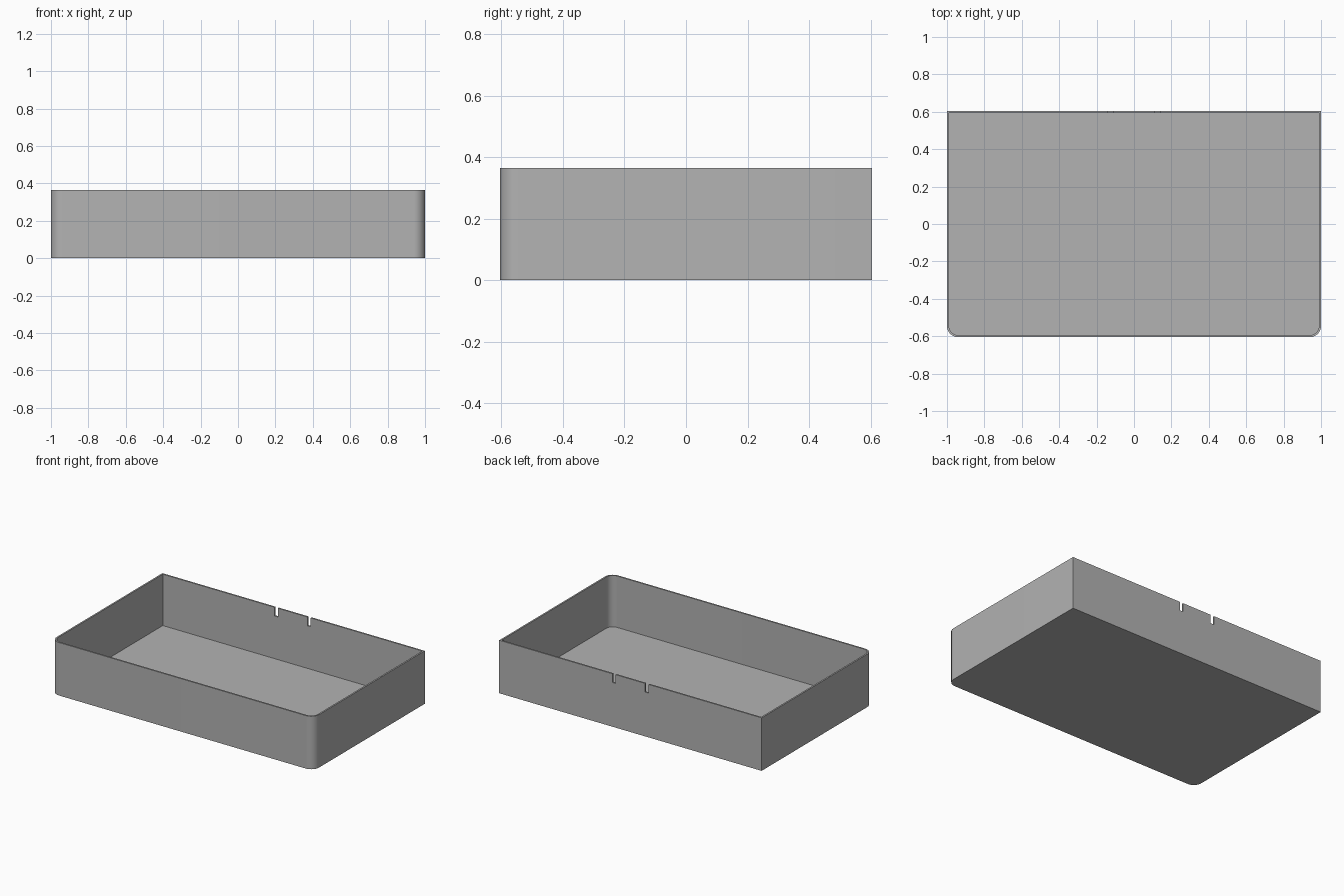
import bpy
import bmesh
from math import sin, cos, pi, radians

if "Cube" in bpy.data.objects:
    bpy.data.objects.remove(bpy.data.objects["Cube"], do_unlink=True)

HALF_X, HALF_Y, HEIGHT = 1.0, 0.605, 0.365
WALL, FLOOR, RADIUS = 0.011, 0.011, 0.06
SLOT_X, SLOT_WIDTH, SLOT_DEPTH = 0.125, 0.026, 0.06
STEPS = 12

grey = bpy.data.materials.new("plain grey")
grey.use_nodes = True
colour = (0.45, 0.45, 0.45, 1)
grey.diffuse_color = colour
grey.node_tree.nodes["Principled BSDF"].inputs["Base Color"].default_value = colour


def outline(inset):
    """Rectangle with square back corners and rounded front corners."""
    hx, hy, r = HALF_X - inset, HALF_Y - inset, RADIUS - inset
    arc = [(hx - r + r * sin(a), -hy + r - r * cos(a))
           for a in (i * pi / 2 / STEPS for i in range(STEPS + 1))]
    right = arc + [(hx, hy)]
    return right + [(-x, y) for x, y in reversed(right)]


def prism(name, points, z0, z1):
    bm = bmesh.new()
    base = bm.faces.new([bm.verts.new((x, y, z0)) for x, y in points])
    top = bmesh.ops.extrude_face_region(bm, geom=[base])["geom"]
    verts = [v for v in top if isinstance(v, bmesh.types.BMVert)]
    bmesh.ops.translate(bm, verts=verts, vec=(0, 0, z1 - z0))
    bmesh.ops.recalc_face_normals(bm, faces=bm.faces)
    mesh = bpy.data.meshes.new(name)
    bm.to_mesh(mesh)
    bm.free()
    obj = bpy.data.objects.new(name, mesh)
    bpy.context.collection.objects.link(obj)
    return obj


def cut(target, cutter):
    cutter.hide_render = True
    mod = target.modifiers.new("cut", "BOOLEAN")
    mod.operation, mod.solver, mod.object = "DIFFERENCE", "EXACT", cutter
    bpy.ops.object.modifier_apply(modifier=mod.name)
    bpy.data.objects.remove(cutter, do_unlink=True)


# Open tray shell
tray = prism("tray", outline(0), 0, HEIGHT)
tray.data.materials.append(grey)
bpy.context.view_layer.objects.active = tray
tray.select_set(True)
cut(tray, prism("cavity", outline(WALL), FLOOR, HEIGHT + 0.1))

# Two slots in the top edge of the back wall
for side in (-1, 1):
    x0 = side * SLOT_X - SLOT_WIDTH / 2
    x1 = x0 + SLOT_WIDTH
    y0, y1 = HALF_Y - 0.05, HALF_Y + 0.05
    slot = [(x0, y0), (x1, y0), (x1, y1), (x0, y1)]
    cut(tray, prism("slot", slot, HEIGHT - SLOT_DEPTH, HEIGHT + 0.1))

# Smooth corners with crisp rims
bpy.ops.object.shade_smooth_by_angle(angle=radians(30))
